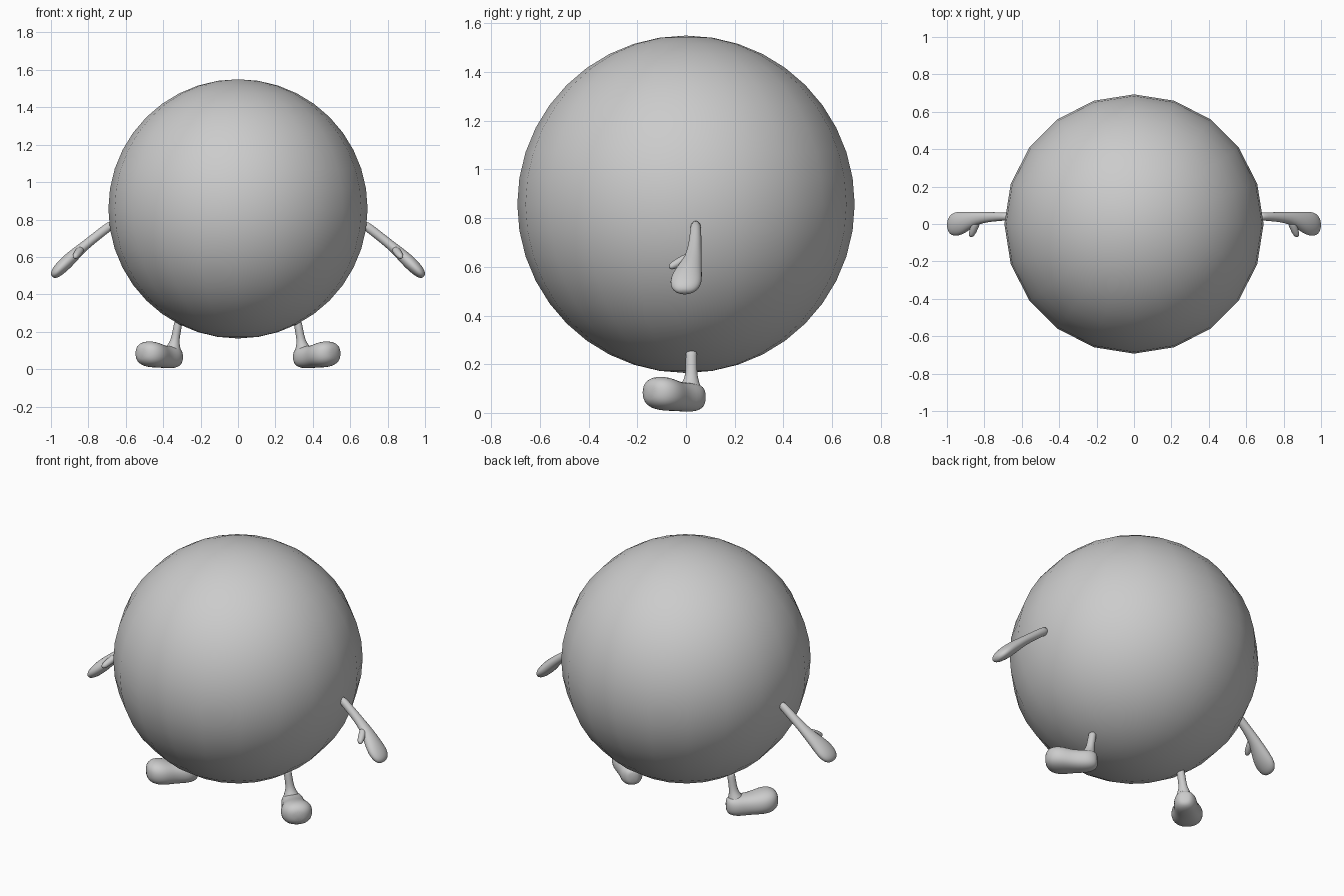
import bpy, bmesh, math
from mathutils import Vector


def loft(name, rings, u, v, n=14, power=1.0):
    """Skin rings of (centre, half size along u, half size along v), mirrored in x."""
    u, v = Vector(u).normalized(), Vector(v).normalized()
    bm = bmesh.new()
    loops = []
    for c, a, b in rings:
        loop = []
        for i in range(n):
            t = 2 * math.pi * i / n
            cu = math.copysign(abs(math.cos(t)) ** power, math.cos(t))
            sv = math.copysign(abs(math.sin(t)) ** power, math.sin(t))
            loop.append(bm.verts.new(Vector(c) + u * a * cu + v * b * sv))
        loops.append(loop)
    for p, q in zip(loops, loops[1:]):
        for i in range(n):
            j = (i + 1) % n
            bm.faces.new((p[i], p[j], q[j], q[i]))
    bm.faces.new(loops[0][::-1])
    bm.faces.new(loops[-1])
    bmesh.ops.recalc_face_normals(bm, faces=bm.faces)
    for f in bm.faces:
        f.smooth = True
    me = bpy.data.meshes.new(name)
    bm.to_mesh(me)
    bm.free()
    ob = bpy.data.objects.new(name, me)
    bpy.context.collection.objects.link(ob)
    ob.modifiers.new("mirror", 'MIRROR').use_mirror_merge = False
    ob.modifiers.new("smooth", 'SUBSURF').levels = 1
    ob.modifiers["smooth"].render_levels = 1
    return ob


# round body
bpy.ops.mesh.primitive_uv_sphere_add(segments=20, ring_count=20, radius=0.693,
                                     location=(0, 0, 0.857))
body = bpy.context.object
body.name = "body"
bpy.ops.object.shade_smooth()

# arms widening into flat mitten hands
loft("arms", [
    ((0.665, 0.040, 0.780), 0.020, 0.024),
    ((0.700, 0.040, 0.755), 0.023, 0.025),
    ((0.760, 0.038, 0.708), 0.026, 0.025),
    ((0.810, 0.034, 0.668), 0.030, 0.026),
    ((0.850, 0.028, 0.634), 0.038, 0.029),
    ((0.885, 0.016, 0.602), 0.050, 0.034),
    ((0.920, 0.004, 0.568), 0.063, 0.037),
    ((0.950, 0.000, 0.539), 0.067, 0.035),
    ((0.972, -0.003, 0.517), 0.060, 0.030),
    ((0.986, -0.005, 0.502), 0.044, 0.022),
    ((0.993, -0.006, 0.494), 0.020, 0.010),
], (0, 1, 0), (0.68, 0, 0.73))

# thumbs
loft("thumbs", [
    ((0.840, 0.020, 0.640), 0.028, 0.022),
    ((0.852, -0.015, 0.626), 0.025, 0.022),
    ((0.862, -0.042, 0.612), 0.023, 0.020),
    ((0.868, -0.060, 0.604), 0.018, 0.016),
    ((0.871, -0.070, 0.601), 0.008, 0.008),
], (0.73, 0, -0.68), (0.68, 0, 0.73), n=10)

# legs flaring into the heels
loft("legs", [
    ((0.318, 0.022, 0.258), 0.020, 0.022),
    ((0.320, 0.022, 0.245), 0.023, 0.024),
    ((0.332, 0.022, 0.180), 0.023, 0.024),
    ((0.339, 0.022, 0.145), 0.026, 0.027),
    ((0.348, 0.018, 0.118), 0.040, 0.040),
    ((0.356, 0.015, 0.085), 0.055, 0.055),
    ((0.358, 0.015, 0.040), 0.057, 0.057),
], (1, 0, 0), (0, 1, 0))

# feet turned outward, with bulbous toes
foot = [(-0.065, 0.066, 0.026, 0.032), (-0.052, 0.065, 0.045, 0.050),
        (-0.020, 0.064, 0.064, 0.060), (0.020, 0.064, 0.066, 0.061),
        (0.065, 0.067, 0.070, 0.061), (0.105, 0.073, 0.083, 0.066),
        (0.145, 0.079, 0.091, 0.071), (0.182, 0.082, 0.084, 0.068),
        (0.210, 0.084, 0.065, 0.055), (0.228, 0.084, 0.030, 0.028)]
loft("feet", [((0.36 + 0.69 * s, 0.015 - 0.724 * s, z), w, h) for s, z, w, h in foot],
     (0.724, 0.69, 0), (0, 0, 1), n=16, power=0.85)
